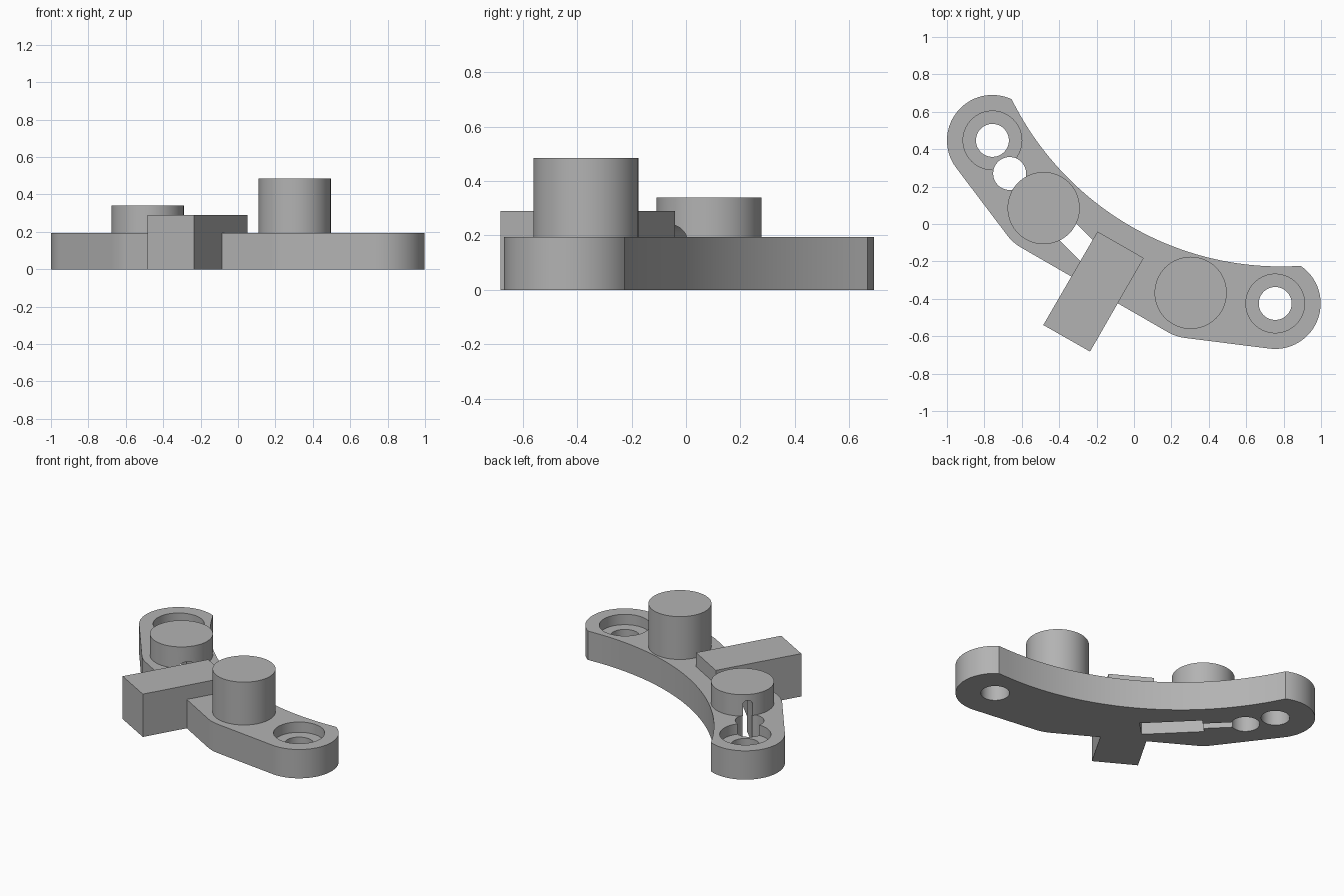
import bpy, bmesh, math
from mathutils import Matrix

if "Cube" in bpy.data.objects:
    bpy.data.objects.remove(bpy.data.objects["Cube"])

grey = bpy.data.materials.new("plain_grey")
grey.diffuse_color = (0.45, 0.45, 0.45, 1)
grey.use_nodes = True
grey.node_tree.nodes["Principled BSDF"].inputs["Base Color"].default_value = grey.diffuse_color

A, B, C, D = (-0.757, 0.447), (-0.483, 0.085), (0.303, -0.368), (0.755, -0.425)
TOP = 0.195
RIM = 0.243


def prism(name, pts, z0, z1, matrix=None):
    """Extrude a counter-clockwise outline from z0 to z1."""
    bm = bmesh.new()
    face = bm.faces.new([bm.verts.new((x, y, z0)) for x, y in pts])
    new = bmesh.ops.extrude_face_region(bm, geom=[face])["geom"]
    for v in new:
        if isinstance(v, bmesh.types.BMVert):
            v.co.z = z1
    bmesh.ops.recalc_face_normals(bm, faces=bm.faces)
    if matrix:
        bm.transform(matrix)
    mesh = bpy.data.meshes.new(name)
    bm.to_mesh(mesh)
    bm.free()
    mesh.materials.append(grey)
    ob = bpy.data.objects.new(name, mesh)
    bpy.context.collection.objects.link(ob)
    return ob


def arc(c, r, a0, a1, n):
    angles = [math.radians(a0 + (a1 - a0) * i / n) for i in range(n + 1)]
    return [(c[0] + r * math.cos(a), c[1] + r * math.sin(a)) for a in angles]


def disc(name, c, r, z0, z1):
    return prism(name, arc(c, r, 0, 360, 64)[:-1], z0, z1)


def cut(ob, cutters):
    for c in cutters:
        m = ob.modifiers.new(c.name, "BOOLEAN")
        m.operation, m.solver, m.object = "DIFFERENCE", "EXACT", c
    bpy.context.view_layer.update()
    mesh = bpy.data.meshes.new_from_object(
        ob.evaluated_get(bpy.context.evaluated_depsgraph_get()))
    ob.modifiers.clear()
    ob.data = mesh


# Curved base plate: rounded outer side, concave inner side
outline = (arc(A, RIM, 65, 216.9, 28) + arc(B, RIM, 216.9, 240, 5)
           + arc(C, RIM, 240, 262.8, 5) + arc(D, RIM, 262.8, 415.4, 28)
           + arc((0.785, 1.378), 1.605, 273.8, 206.1, 40)[1:-1])
plate = prism("base_plate", outline, 0, TOP)

# Two posts and the rectangular block
left_post = disc("left_post", B, 0.193, TOP, 0.34)
right_post = disc("right_post", C, 0.193, TOP, 0.485)
block = prism("block", [(-0.195, -0.04), (-0.485, -0.54),
                        (-0.235, -0.682), (0.052, -0.182)], 0, 0.29)

# Screw holes with counterbores, and the extra hole beside the left post
H = (-0.665, 0.27)
holes = [disc("hole_cutter", c, 0.088, -0.1, 0.3) for c in (A, D)]
holes += [disc("counterbore_cutter", c, 0.157, TOP - 0.07, 0.4) for c in (A, D)]
holes.append(disc("small_hole_cutter", H, 0.088, -0.1, 0.3))


# Arched slots running diagonally from the small hole to the block
def slot(name, half, top, start, end):
    pts = [(-half, -0.1), (half, -0.1)] + arc((0, top - half), half, 0, 180, 20)
    s = math.sqrt(0.5)
    # local x across the slot, local y up, local z along it
    frame = Matrix(((s, 0, s, H[0]), (s, 0, -s, H[1]), (0, 1, 0, 0), (0, 0, 0, 1)))
    return prism(name, pts, start, end, frame)


slots = [slot("wide_slot_cutter", 0.068, 0.238, 0.26, 0.645),
         slot("narrow_slot_cutter", 0.03, 0.30, 0.0, 0.30)]

cut(plate, holes + slots)
cut(left_post, slots)
cut(block, slots[:1])

for c in holes + slots:
    bpy.data.objects.remove(c)

# Smooth round walls, keep edges sharp
for ob in (plate, left_post, right_post, block):
    bpy.ops.object.select_all(action="DESELECT")
    ob.select_set(True)
    bpy.context.view_layer.objects.active = ob
    bpy.ops.object.shade_smooth_by_angle(angle=math.radians(30))
